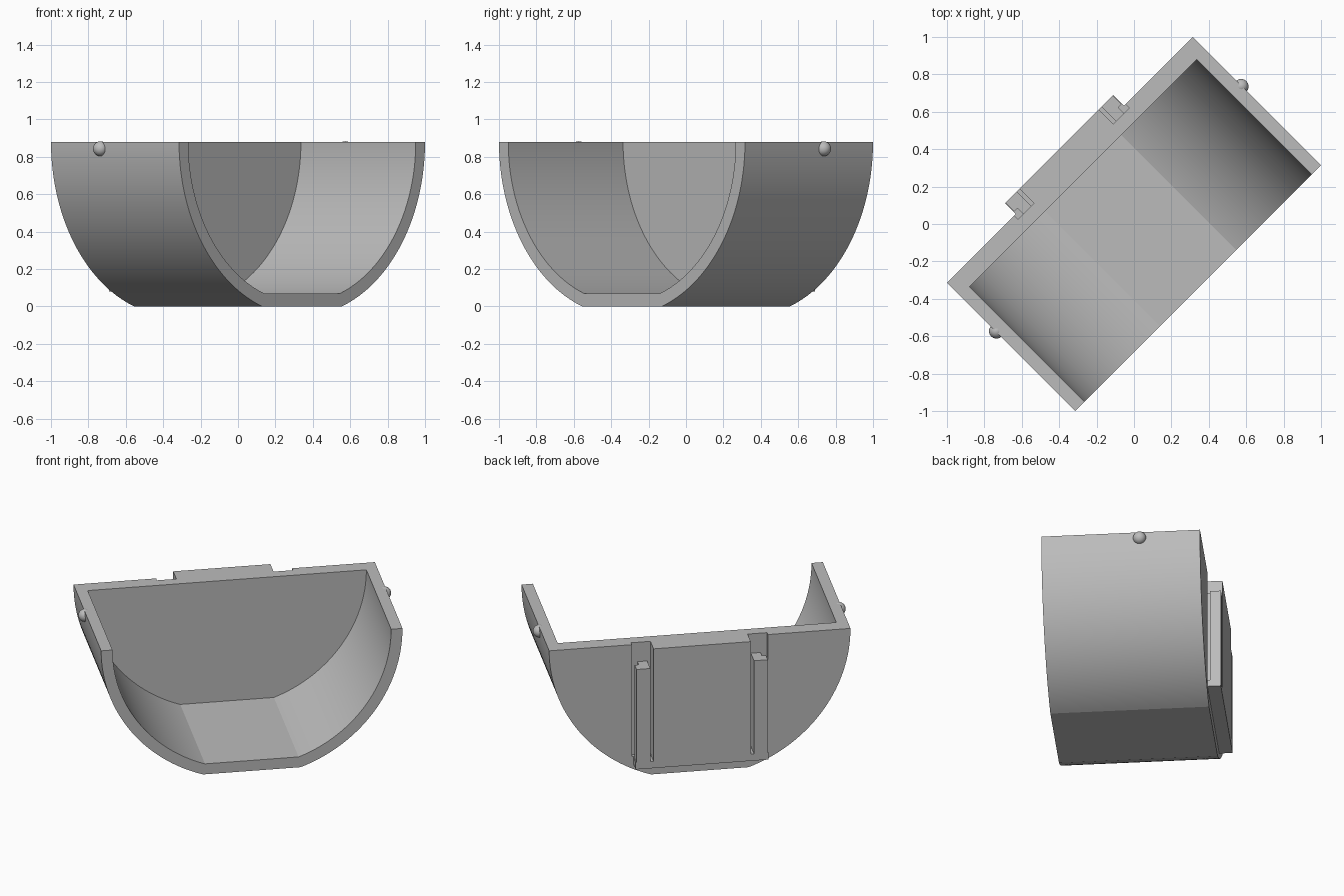
import bpy, bmesh, math
from mathutils import Matrix

if "Cube" in bpy.data.objects:
    bpy.data.objects.remove(bpy.data.objects["Cube"])

TURN = Matrix.Rotation(math.radians(45), 4, 'Z')   # whole model stands diagonally
TOP = 0.88                                         # height of the rim and arc centre

grey = bpy.data.materials.new("plain_grey")
grey.diffuse_color = (0.5, 0.5, 0.5, 1)
grey.use_nodes = True
grey.node_tree.nodes["Principled BSDF"].inputs["Base Color"].default_value = grey.diffuse_color


def finish(name, bm):
    bmesh.ops.recalc_face_normals(bm, faces=bm.faces)
    me = bpy.data.meshes.new(name)
    bm.to_mesh(me)
    bm.free()
    me.materials.append(grey)
    ob = bpy.data.objects.new(name, me)
    bpy.context.collection.objects.link(ob)
    ob.matrix_world = TURN
    return ob


def prism(name, pts, y0, y1):
    """Extrude an (x, z) outline from y0 to y1."""
    bm = bmesh.new()
    face = bm.faces.new([bm.verts.new((x, y0, z)) for x, z in pts])
    new = bmesh.ops.extrude_face_region(bm, geom=[face])["geom"]
    verts = [g for g in new if isinstance(g, bmesh.types.BMVert)]
    bmesh.ops.translate(bm, verts=verts, vec=(0, y1 - y0, 0))
    return finish(name, bm)


def box(name, x0, x1, y0, y1, z0, z1):
    x0, x1 = sorted((x0, x1))
    return prism(name, [(x0, z0), (x1, z0), (x1, z1), (x0, z1)], y0, y1)


def bowl_outline(radius, floor, lift=0.0, steps=48):
    """Half circle with a flat bottom; lift raises the open top."""
    a = math.acos((TOP - floor) / radius)
    half = math.pi / 2 - a
    right = [(radius * math.cos(t), TOP - radius * math.sin(t))
             for t in (half * i / steps for i in range(steps + 1))]
    if lift:
        right.insert(0, (radius, TOP + lift))
    return right + [(-x, z) for x, z in reversed(right)]


def smooth(ob, angle):
    bpy.ops.object.select_all(action='DESELECT')
    ob.select_set(True)
    bpy.context.view_layer.objects.active = ob
    bpy.ops.object.shade_smooth_by_angle(angle=math.radians(angle))


# Half-drum shell, hollowed from the front, with two slots in the back wall
shell = prism("shell", bowl_outline(0.93, 0.0), -0.484, 0.484)
cutters = [prism("cavity_cutter", bowl_outline(0.86, 0.07, 0.1), -0.6, 0.384)]
for s in (-1, 1):
    cutters.append(box("slot_cutter", s * 0.30, s * 0.42, 0.456, 0.6, 0.13, 1.0))
for c in cutters:
    c.hide_render = True
    mod = shell.modifiers.new("cut", 'BOOLEAN')
    mod.operation, mod.solver, mod.object = 'DIFFERENCE', 'EXACT', c
bpy.context.view_layer.update()
cut = bpy.data.meshes.new_from_object(
    shell.evaluated_get(bpy.context.evaluated_depsgraph_get()))
shell.modifiers.clear()
shell.data = cut
for c in cutters:
    bpy.data.objects.remove(c)
smooth(shell, 10)

# Raised plate on the back wall and the ledge below it
box("back_plate", -0.30, 0.30, 0.47, 0.566, 0.08, TOP)
box("back_ledge", -0.41, 0.41, 0.47, 0.566, 0.08, 0.125)

for s, side in ((-1, "left"), (1, "right")):
    # Guide rail standing in each slot on a narrower neck
    box(side + "_rail", s * 0.32, s * 0.405, 0.50, 0.566, 0.10, 0.75)
    box(side + "_rail_neck", s * 0.32, s * 0.38, 0.45, 0.51, 0.10, 0.75)

    # Round pivot stud on each side wall
    bm = bmesh.new()
    bmesh.ops.create_uvsphere(bm, u_segments=24, v_segments=16, radius=0.04)
    bmesh.ops.translate(bm, verts=bm.verts, vec=(s * 0.925, 0.115, 0.843))
    smooth(finish(side + "_pivot_stud", bm), 30)
